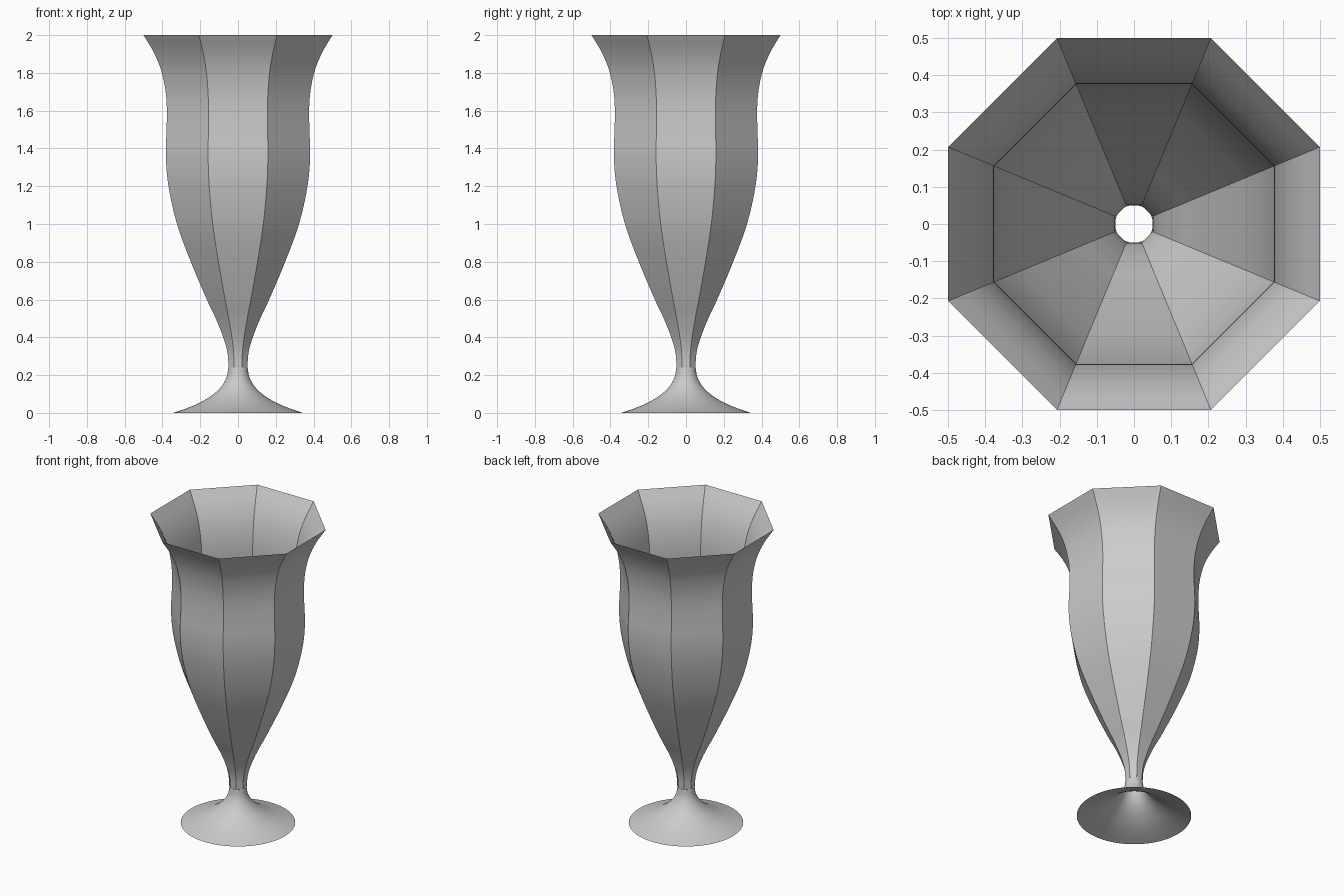
import bpy, bmesh, math
from mathutils import Vector

default = bpy.data.objects.get("Cube")
if default:
    bpy.data.objects.remove(default, do_unlink=True)

grey = bpy.data.materials.new("plain grey")
grey.use_nodes = True
COLOUR = (0.6, 0.6, 0.6, 1)
grey.diffuse_color = COLOUR
grey.node_tree.nodes["Principled BSDF"].inputs["Base Color"].default_value = COLOUR


def smooth_profile(points, steps):
    """Catmull-Rom curve through (radius, height) points."""
    p = [Vector(q) for q in points]
    p = [2 * p[0] - p[1]] + p + [2 * p[-1] - p[-2]]
    out = []
    for a, b, c, d in zip(p, p[1:], p[2:], p[3:]):
        for i in range(steps):
            t = i / steps
            out.append(0.5 * (2 * b + (c - a) * t + (2 * a - 5 * b + 4 * c - d) * t * t
                              + (3 * b - a - 3 * c + d) * t ** 3))
    return out + [p[-2]]


def lathe(name, points, sides, steps=5):
    """Open shell of regular polygon rings; radii are measured to the flat sides."""
    bm = bmesh.new()
    half = math.pi / sides
    rings = []
    for r, z in smooth_profile(points, steps):
        r /= math.cos(half)
        rings.append([bm.verts.new((r * math.cos(half * (2 * k + 1)),
                                    r * math.sin(half * (2 * k + 1)), z))
                      for k in range(sides)])
    for low, high in zip(rings, rings[1:]):
        for k in range(sides):
            n = (k + 1) % sides
            bm.faces.new((low[k], low[n], high[n], high[k]))
    mesh = bpy.data.meshes.new(name)
    bm.to_mesh(mesh)
    bm.free()
    mesh.materials.append(grey)
    obj = bpy.data.objects.new(name, mesh)
    bpy.context.collection.objects.link(obj)
    bpy.ops.object.select_all(action='DESELECT')
    obj.select_set(True)
    bpy.context.view_layer.objects.active = obj
    bpy.ops.object.shade_smooth_by_angle(angle=math.radians(20))
    return obj


# Eight-sided flared bowl, tapering into the stem
lathe("bowl", [(0.05, 0.24), (0.056, 0.32), (0.078, 0.4), (0.118, 0.5), (0.165, 0.6),
               (0.25, 0.8), (0.323, 1.0), (0.368, 1.2), (0.382, 1.36), (0.378, 1.5),
               (0.377, 1.62), (0.386, 1.72), (0.409, 1.82), (0.447, 1.91), (0.5, 2.0)], 8)

# Round trumpet-shaped foot, open underneath
lathe("foot", [(0.345, 0), (0.27, 0.025), (0.2, 0.055), (0.135, 0.095),
               (0.088, 0.14), (0.06, 0.19), (0.051, 0.24)], 64)
